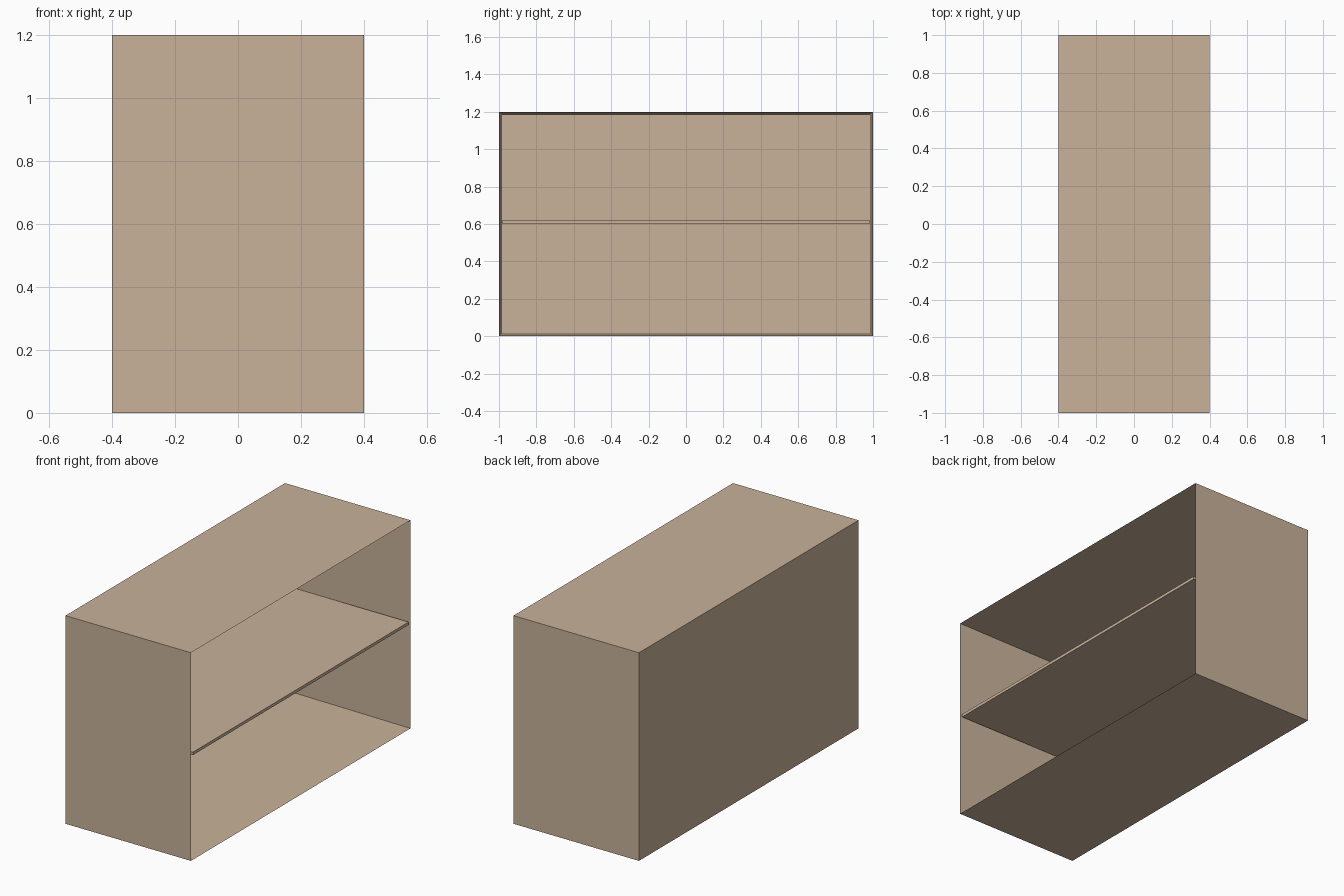
import bpy, bmesh
from mathutils import Matrix, Vector

if "Cube" in bpy.data.objects:
    bpy.data.objects.remove(bpy.data.objects["Cube"])

DEPTH, WIDTH, HEIGHT, T = 0.80, 2.0, 1.2, 0.017

wood = bpy.data.materials.new("light_wood")
wood.diffuse_color = (0.578, 0.445, 0.319, 1)
wood.use_nodes = True
wood.node_tree.nodes["Principled BSDF"].inputs["Base Color"].default_value = wood.diffuse_color


def box(bm, lo, hi):
    lo, hi = Vector(lo), Vector(hi)
    m = Matrix.Translation((lo + hi) / 2) @ Matrix.Diagonal((*(hi - lo), 1))
    bmesh.ops.create_cube(bm, size=1, matrix=m)


def finish(bm, name):
    bmesh.ops.recalc_face_normals(bm, faces=bm.faces)
    mesh = bpy.data.meshes.new(name)
    bm.to_mesh(mesh)
    bm.free()
    mesh.materials.append(wood)
    obj = bpy.data.objects.new(name, mesh)
    bpy.context.collection.objects.link(obj)


# Cabinet shell: a box with its +x face inset and pushed in to the back panel
bm = bmesh.new()
box(bm, (-DEPTH / 2, -WIDTH / 2, 0), (DEPTH / 2, WIDTH / 2, HEIGHT))
bm.normal_update()
opening = max(bm.faces, key=lambda f: f.normal.x)
bmesh.ops.inset_region(bm, faces=[opening], thickness=T, use_even_offset=True)
bmesh.ops.translate(bm, verts=opening.verts, vec=(T - DEPTH, 0, 0))
finish(bm, "cabinet_shell")

# Middle shelf, flush with the open side
bm = bmesh.new()
box(bm, (-DEPTH / 2 + T, -WIDTH / 2 + T, 0.603), (DEPTH / 2, WIDTH / 2 - T, 0.62))
finish(bm, "middle_shelf")
